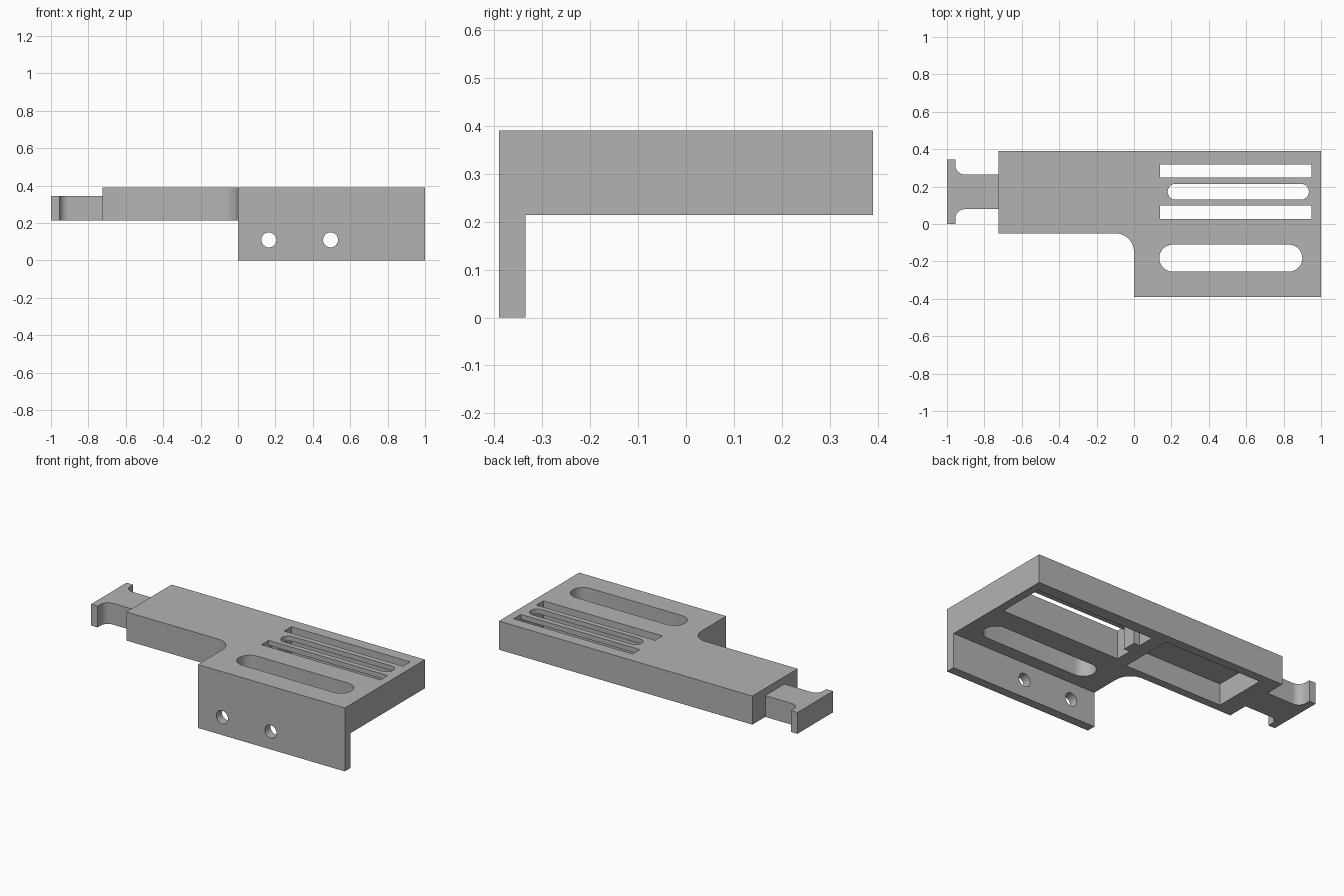
import bpy, bmesh
from math import cos, sin, pi

cube = bpy.data.objects.get("Cube")
if cube:
    bpy.data.objects.remove(cube)

grey = bpy.data.materials.new("plain_grey")
grey.use_nodes = True
colour = (0.45, 0.45, 0.45, 1)
grey.diffuse_color = colour
grey.node_tree.nodes["Principled BSDF"].inputs["Base Color"].default_value = colour

TOP, UNDER = 0.39, 0.214      # top face and underside of the main plate
ABOVE, BELOW = 0.6, -0.2      # cutter overshoot


def arc(cx, cy, r, start, end, steps=16):
    """Points on an arc, angles in quarter turns."""
    angles = [(start + (end - start) * i / steps) * pi / 2 for i in range(steps + 1)]
    return [(cx + r * cos(a), cy + r * sin(a)) for a in angles]


def rect(x0, x1, y0, y1):
    return [(x0, y0), (x1, y0), (x1, y1), (x0, y1)]


def pill(x0, x1, y0, y1):
    r, cy = (y1 - y0) / 2, (y0 + y1) / 2
    return arc(x1 - r, cy, r, -1, 1) + arc(x0 + r, cy, r, 1, 3)


def prism(name, outline, low, high, upright=False):
    """Extrude an outline along z, or along y when upright."""
    bm = bmesh.new()
    verts = [bm.verts.new((a, low, b) if upright else (a, b, low)) for a, b in outline]
    face = bm.faces.new(verts)
    moved = bmesh.ops.extrude_face_region(bm, geom=[face])["geom"]
    step = high - low
    bmesh.ops.translate(bm, vec=(0, step, 0) if upright else (0, 0, step),
                        verts=[g for g in moved if isinstance(g, bmesh.types.BMVert)])
    bmesh.ops.recalc_face_normals(bm, faces=bm.faces)
    mesh = bpy.data.meshes.new(name)
    bm.to_mesh(mesh)
    bm.free()
    mesh.materials.append(grey)
    obj = bpy.data.objects.new(name, mesh)
    bpy.context.collection.objects.link(obj)
    return obj


def activate(obj):
    bpy.ops.object.select_all(action='DESELECT')
    obj.select_set(True)
    bpy.context.view_layer.objects.active = obj


def cut(obj, outline, low, high, upright=False):
    cutter = prism("cutter", outline, low, high, upright)
    cutter.hide_render = True
    mod = obj.modifiers.new("cut", 'BOOLEAN')
    mod.operation, mod.solver, mod.object = 'DIFFERENCE', 'EXACT', cutter
    activate(obj)
    bpy.ops.object.modifier_apply(modifier=mod.name)
    bpy.data.objects.remove(cutter)


# Main plate with arm, inner fillet and downturned front flange
outline = [(1, -0.39), (1, 0.39), (-0.725, 0.39), (-0.725, -0.05)]
outline += arc(-0.1, -0.15, 0.1, 1, 0) + [(0, -0.39)]
body = prism("bracket_body", outline, 0, TOP)
cut(body, rect(-1.2, 1.2, -0.335, 0.6), BELOW, UNDER)

# Flange screw holes
for x in (0.165, 0.495):
    cut(body, arc(x, 0.11, 0.04, 0, 3.875, 31), -0.5, -0.2, upright=True)

# Hollow under the arm
cut(body, rect(-0.61, 0.055, 0, 0.335), BELOW, 0.346)

# Hollow under the slotted area, leaving a small stop block at its inner end
hollow = rect(0.14, 0.95, 0.028, 0.318)
hollow += [(0.14, 0.215), (0.18, 0.215), (0.18, 0.13), (0.14, 0.13)]
cut(body, hollow, BELOW, 0.36)

# Through slots
cut(body, rect(0.14, 0.95, 0.028, 0.098), 0.3, ABOVE)
cut(body, rect(0.14, 0.95, 0.248, 0.318), 0.3, ABOVE)
cut(body, pill(0.18, 0.935, 0.13, 0.215), 0.3, ABOVE)
cut(body, pill(0.135, 0.9, -0.255, -0.11), BELOW, ABOVE)

# T-shaped end tab, mirrored about its own centre line
MID = 0.172
half = [(-0.725, 0.265)] + arc(-0.905, 0.315, 0.05, 3, 2) + [(-0.955, 0.345), (-1, 0.345)]
tab = prism("end_tab", half + [(x, 2 * MID - y) for x, y in reversed(half)], UNDER, 0.345)

for obj in (body, tab):
    activate(obj)
    bpy.ops.object.shade_smooth_by_angle(angle=pi / 6)
